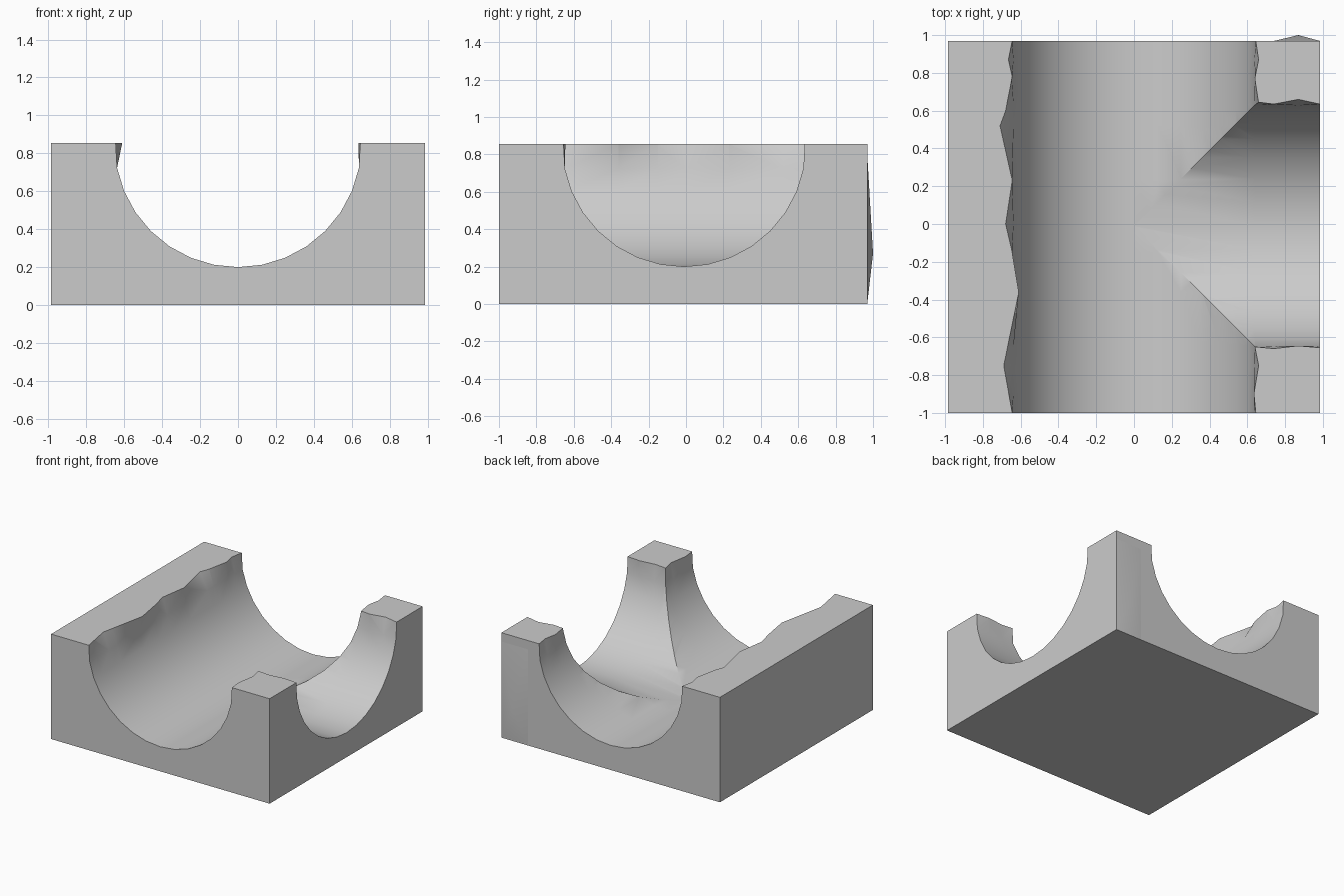
import bpy, bmesh
from math import sin, cos, pi

if "Cube" in bpy.data.objects:
    bpy.data.objects.remove(bpy.data.objects["Cube"])

R, CZ, TOP = 0.65, 0.85, 0.855


def mesh_object(name, bm):
    bmesh.ops.recalc_face_normals(bm, faces=bm.faces)
    me = bpy.data.meshes.new(name)
    bm.to_mesh(me)
    bm.free()
    ob = bpy.data.objects.new(name, me)
    bpy.context.collection.objects.link(ob)
    return ob


def rim_at(points, t):
    # linear interpolation along a ragged rim
    for (a, u), (b, v) in zip(points, points[1:]):
        if a <= t <= b:
            return u + (v - u) * (t - a) / (b - a)
    return points[0][1] if t < points[0][0] else points[-1][1]


def channel(name, low, high, start, end, place, shift=0.0):
    # half-round trough lofted through stations, with ragged upper lips
    stations = sorted({start, end} | {p[0] for p in low + high if start < p[0] < end})
    bm = bmesh.new()
    rings = []
    for t in stations:
        a, b = rim_at(low, t), rim_at(high, t)
        prof = [(a, 1.2), (a, TOP + 0.001)]
        prof += [(shift - R * cos(k * pi / 16), CZ - R * sin(k * pi / 16)) for k in range(1, 16)]
        prof += [(b, TOP + 0.001), (b, 1.2)]
        rings.append([bm.verts.new(place(t, u, z)) for u, z in prof])
    n = len(rings[0])
    for r, s in zip(rings, rings[1:]):
        for i in range(n):
            j = (i + 1) % n
            bm.faces.new((r[i], r[j], s[j], s[i]))
    bm.faces.new(rings[0])
    bm.faces.new(rings[-1])
    bmesh.ops.triangulate(bm, faces=bm.faces)
    ob = mesh_object(name, bm)
    ob.hide_render = True
    return ob


# solid block
bm = bmesh.new()
bmesh.ops.create_cube(bm, size=1)
for v in bm.verts:
    v.co = (v.co.x * 1.97, v.co.y * 1.97 - 0.015, (v.co.z + 0.5) * TOP)
block = mesh_object("channel_block", bm)

# straight trough along y
left = [(-1, -.645), (-.75, -.69), (-.36, -.61), (-.15, -.645), (0, -.68), (.23, -.645),
        (.52, -.71), (.6, -.68), (.78, -.645), (.87, -.665), (.97, -.645)]
right = [(-1, .645), (-.9, .635), (-.75, .66), (-.65, .64), (.64, .66), (.77, .64),
         (.87, .66), (.97, .645)]
main_cut = channel("main_trough_cutter", left, right, -1.1, 1.1, lambda t, u, z: (u, t, z))

# side branch towards +x
front = [(.64, -.65), (.74, -.66), (.87, -.645), (.985, -.655)]
back = [(.66, .645), (.74, .635), (.87, .66), (.985, .635)]
side_cut = channel("branch_trough_cutter", front, back, 0.005, 1.1,
                   lambda t, u, z: (t, u, z), -0.01)

bpy.context.view_layer.objects.active = block
for cutter in (main_cut, side_cut):
    m = block.modifiers.new("cut", 'BOOLEAN')
    m.operation, m.solver, m.object = 'DIFFERENCE', 'EXACT', cutter
    bpy.ops.object.modifier_apply(modifier=m.name)
    bpy.data.objects.remove(cutter)

# shallow stone bulge on the back face
bm = bmesh.new()
base = [bm.verts.new((x, 0.969, z)) for x, z in ((.74, 0), (.985, 0), (.985, .8), (.74, .8))]
tip = bm.verts.new((.87, 1.0, .27))
bm.faces.new(base)
for i in range(4):
    bm.faces.new((base[i], base[(i + 1) % 4], tip))
bulge = mesh_object("back_bulge", bm)

for ob in (block, bulge):
    bpy.ops.object.select_all(action='DESELECT')
    ob.select_set(True)
    bpy.context.view_layer.objects.active = ob
    bpy.ops.object.shade_smooth_by_angle(angle=0.52)
